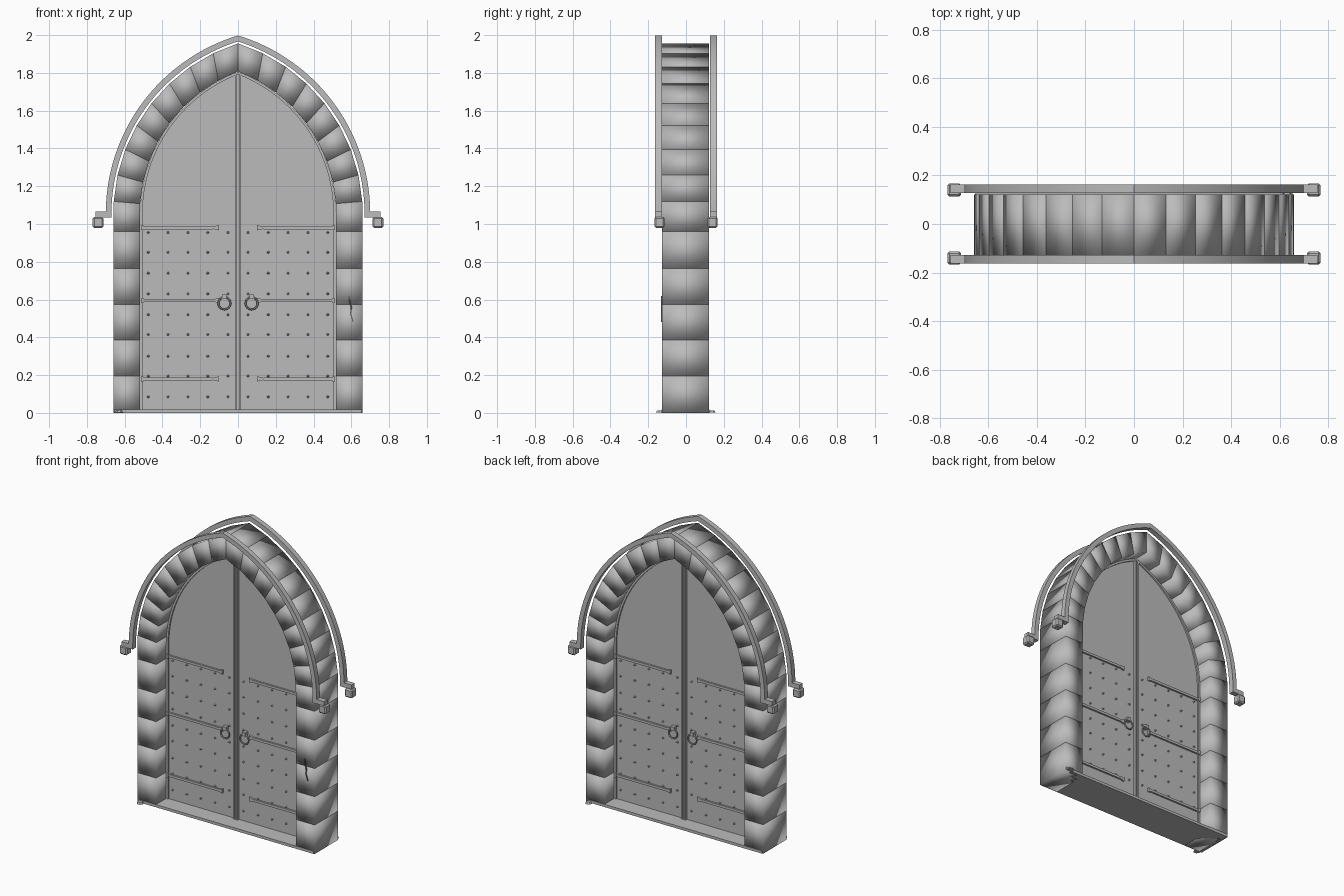
import bpy, bmesh, math
from mathutils import Matrix

if "Cube" in bpy.data.objects:
    bpy.data.objects.remove(bpy.data.objects["Cube"])

C, ZS = 0.285, 1.055   # arch centre offset and spring height


def material(name, v):
    m = bpy.data.materials.new(name)
    m.diffuse_color = (v, v, v, 1)
    m.use_nodes = True
    m.node_tree.nodes["Principled BSDF"].inputs["Base Color"].default_value = m.diffuse_color
    return m


STONE = material("grey", 0.5)
DARK = material("dark_grey", 0.12)


def arc_pt(r, t):
    # point on the right half of the pointed arch, t = 0 spring .. 1 apex
    a = t * math.acos(C / r)
    return (r * math.cos(a) - C, ZS + r * math.sin(a))


def arc(r, n=24):
    return [arc_pt(r, i / n) for i in range(n + 1)]


def prism(bm, pts, y0, y1):
    # extrude an outline given in x, z along y
    f = [bm.verts.new((x, y0, z)) for x, z in pts]
    b = [bm.verts.new((x, y1, z)) for x, z in pts]
    bm.faces.new(f)
    bm.faces.new(b[::-1])
    n = len(pts)
    for i in range(n):
        bm.faces.new((f[i], b[i], b[(i + 1) % n], f[(i + 1) % n]))


def strip(bm, outer, inner, y0, y1):
    # continuous band between two paths, rectangular section
    rings = [[bm.verts.new((p[0], y, p[1])) for p, y in
              ((o, y0), (o, y1), (i, y1), (i, y0))] for o, i in zip(outer, inner)]
    for a, b in zip(rings, rings[1:]):
        for k in range(4):
            bm.faces.new((a[k], a[(k + 1) % 4], b[(k + 1) % 4], b[k]))
    bm.faces.new(rings[0])
    bm.faces.new(rings[-1][::-1])


def box(bm, x0, x1, y0, y1, z0, z1):
    prism(bm, [(x0, z0), (x1, z0), (x1, z1), (x0, z1)], y0, y1)


def finish(bm, name, mx=True, my=False, smooth=None, mat=STONE):
    bmesh.ops.recalc_face_normals(bm, faces=bm.faces[:])
    me = bpy.data.meshes.new(name)
    bm.to_mesh(me)
    bm.free()
    me.materials.append(mat)
    ob = bpy.data.objects.new(name, me)
    bpy.context.collection.objects.link(ob)
    if smooth:
        bpy.context.view_layer.objects.active = ob
        bpy.ops.object.select_all(action='DESELECT')
        ob.select_set(True)
        if smooth >= 180:
            bpy.ops.object.shade_smooth()
        else:
            bpy.ops.object.shade_smooth_by_angle(angle=math.radians(smooth))
    if mx or my:
        m = ob.modifiers.new("mirror", 'MIRROR')
        m.use_axis = (mx, my, False)
        m.use_mirror_merge = False
    return ob


# stone surround: cushion-shaded jamb blocks and voussoirs
RI, RO = 0.805, 0.945
joints = [((RI - C, z), (RO - C, z)) for z in (0, 0.195, 0.385, 0.575, 0.765, 0.96)]
for k in range(9):
    t = 0.054 + (1 - 0.054) * k / 8
    joints.append((arc_pt(RI, t), arc_pt(RO, t)))
bm = bmesh.new()
for (i0, o0), (i1, o1) in zip(joints, joints[1:]):
    prism(bm, [i0, o0, o1, i1], -0.127, 0.122)
finish(bm, "stone_surround", smooth=180)

# doorstep
bm = bmesh.new()
box(bm, -0.655, 0.655, -0.13, 0.125, 0, 0.018)
finish(bm, "doorstep", mx=False)

# door leaves
bm = bmesh.new()
prism(bm, [(0.0, 0.018), (0.515, 0.018)] + arc(0.80), -0.014, 0.014)
finish(bm, "door_leaf")

# raised edging around the leaves and at the meeting line
bm = bmesh.new()
strip(bm, [(0.518, 0.018)] + arc(0.803), [(0.505, 0.018)] + arc(0.79), -0.024, 0.024)
box(bm, 0.005, 0.017, -0.028, 0.028, 0.018, 1.785)
finish(bm, "door_edging")

# hood mould with returned feet, front and back
bm = bmesh.new()
strip(bm, [(0.70, 1.04)] + arc(0.985, 32), [(0.67, 1.04)] + arc(0.955, 32), -0.163, -0.128)
box(bm, 0.67, 0.755, -0.163, -0.128, 1.035, 1.065)
finish(bm, "hood_mould", my=True, smooth=30)

# carved end blocks of the hood mould
bm = bmesh.new()
box(bm, 0.713, 0.769, -0.167, -0.113, 0.98, 1.038)
bmesh.ops.bevel(bm, geom=bm.edges[:], offset=0.008, segments=1, affect='EDGES')
finish(bm, "hood_end_block", my=True)

# strap hinges with arrow tips
bm = bmesh.new()
for z in (0.18, 0.595, 0.98):
    box(bm, 0.135, 0.512, -0.026, -0.012, z - 0.008, z + 0.008)
    prism(bm, [(0.10, z - 0.014), (0.138, z - 0.005), (0.138, z + 0.005), (0.10, z + 0.014)],
          -0.026, -0.012)
    box(bm, 0.50, 0.514, -0.032, -0.012, z - 0.013, z + 0.013)
finish(bm, "strap_hinge", my=True)

# studs in a grid on the lower doors
bm = bmesh.new()
for x in (0.053, 0.16, 0.265, 0.37, 0.475):
    for z in (0.085, 0.195, 0.30, 0.415, 0.52, 0.63, 0.74, 0.85, 0.955):
        bmesh.ops.create_cone(bm, cap_ends=True, segments=6, radius1=0.007, radius2=0.003,
                              depth=0.012, matrix=Matrix.Translation((x, -0.019, z))
                              @ Matrix.Rotation(math.pi / 2, 4, 'X'))
finish(bm, "door_studs", my=True)

# ring handles and their mounts
bm = bmesh.new()
N, S = 24, 6
grid = []
for i in range(N):
    a = 2 * math.pi * i / N
    row = []
    for j in range(S):
        b = 2 * math.pi * j / S
        r = 0.032 + 0.005 * math.cos(b)
        row.append(bm.verts.new((0.072 + r * math.cos(a), -0.036 + 0.005 * math.sin(b),
                                 0.58 + r * math.sin(a))))
    grid.append(row)
for i in range(N):
    for j in range(S):
        bm.faces.new((grid[i][j], grid[(i + 1) % N][j],
                      grid[(i + 1) % N][(j + 1) % S], grid[i][(j + 1) % S]))
finish(bm, "ring_handle", my=True, smooth=60)
bm = bmesh.new()
box(bm, 0.06, 0.084, -0.044, -0.012, 0.604, 0.628)
finish(bm, "ring_mount", my=True)

# crack in the right jamb
bm = bmesh.new()
path = [(0.588, 0.62), (0.592, 0.585), (0.60, 0.56), (0.596, 0.525), (0.604, 0.50), (0.61, 0.48)]
strip(bm, [(x + 0.003, z) for x, z in path], [(x - 0.003, z) for x, z in path], -0.133, -0.126)
finish(bm, "stone_crack", mx=False, mat=DARK)

# stone chips at the foot
bm = bmesh.new()
for x, y in ((-0.63, -0.14), (0.63, 0.135)):
    bmesh.ops.create_cone(bm, cap_ends=True, segments=7, radius1=0.022, radius2=0.015,
                          depth=0.012, matrix=Matrix.Translation((x, y, 0.007)))
finish(bm, "stone_chips", mx=False)
